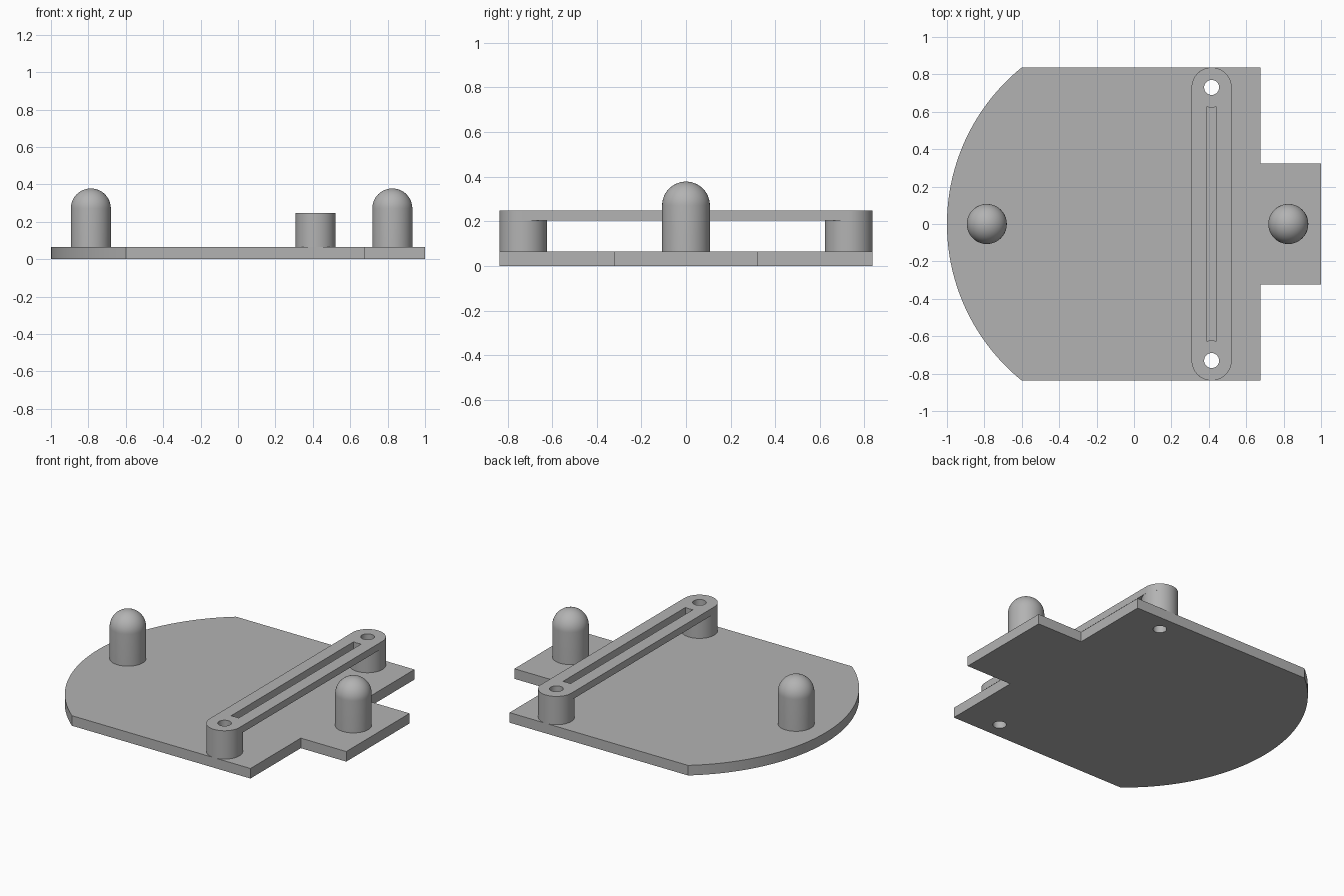
import bpy
import bmesh
from math import sin, cos, radians, asin, degrees, hypot, pi
from mathutils import Matrix

if "Cube" in bpy.data.objects:
    bpy.data.objects.remove(bpy.data.objects["Cube"])

grey = bpy.data.materials.new("plain grey")
grey.use_nodes = True
colour = (0.45, 0.45, 0.45, 1)
grey.diffuse_color = colour
grey.node_tree.nodes["Principled BSDF"].inputs["Base Color"].default_value = colour

PLATE_TOP, BAR_BOTTOM, BAR_TOP, POST_TOP = 0.065, 0.203, 0.248, 0.378
HALF_WIDTH = 0.837
RADIUS, HOLE = 0.107, 0.04
BAR_X, BAR_Y = 0.415, HALF_WIDTH - RADIUS


def arc(cx, cy, r, start, end, steps=32):
    """Points along an arc, angles in degrees."""
    angles = [radians(start + (end - start) * i / steps) for i in range(steps + 1)]
    return [(cx + r * cos(a), cy + r * sin(a)) for a in angles]


def circle(cx, cy, r):
    return arc(cx, cy, r, 0, 360, 48)[:-1]


def finish(name, bm):
    bmesh.ops.recalc_face_normals(bm, faces=bm.faces)
    mesh = bpy.data.meshes.new(name)
    bm.to_mesh(mesh)
    bm.free()
    mesh.materials.append(grey)
    obj = bpy.data.objects.new(name, mesh)
    bpy.context.collection.objects.link(obj)
    bpy.ops.object.select_all(action="DESELECT")
    obj.select_set(True)
    bpy.context.view_layer.objects.active = obj
    bpy.ops.object.shade_smooth_by_angle(angle=radians(30))
    return obj


def slab(name, loops, bottom, top):
    """Extrude an outline, with the further loops as holes."""
    bm = bmesh.new()
    for loop in loops:
        verts = [bm.verts.new((x, y, bottom)) for x, y in loop]
        for i, v in enumerate(verts):
            bm.edges.new((verts[i - 1], v))
    bmesh.ops.triangle_fill(bm, use_beauty=True, use_dissolve=False,
                            edges=bm.edges[:], normal=(0, 0, 1))
    result = bmesh.ops.extrude_face_region(bm, geom=bm.faces[:], use_keep_orig=True)
    moved = [g for g in result["geom"] if isinstance(g, bmesh.types.BMVert)]
    bmesh.ops.translate(bm, verts=moved, vec=(0, 0, top - bottom))
    return finish(name, bm)


def domed_post(name, x):
    """Spin a straight side with a quarter-round top."""
    dome = arc(0, POST_TOP - RADIUS, RADIUS, 0, 90, 16)
    dome[-1] = (0, POST_TOP)
    profile = [(0, PLATE_TOP), (RADIUS, PLATE_TOP)] + dome
    bm = bmesh.new()
    verts = [bm.verts.new((r, 0, z)) for r, z in profile]
    for a, b in zip(verts, verts[1:]):
        bm.edges.new((a, b))
    bmesh.ops.spin(bm, geom=bm.verts[:] + bm.edges[:], cent=(0, 0, 0),
                   axis=(0, 0, 1), angle=2 * pi, steps=48)
    bmesh.ops.remove_doubles(bm, verts=bm.verts, dist=0.0001)
    bmesh.ops.transform(bm, matrix=Matrix.Translation((x, 0, 0)), verts=bm.verts)
    return finish(name, bm)


holes = [circle(BAR_X, s * BAR_Y, HOLE) for s in (1, -1)]

# Base plate: bowed left edge, square tab on the other end
sagitta = 0.4
bow = (HALF_WIDTH ** 2 + sagitta ** 2) / (2 * sagitta)
half_angle = degrees(asin(HALF_WIDTH / bow))
outline = arc(bow - 1, 0, bow, 180 - half_angle, 180 + half_angle, 64)
edge, tab = 0.675, 0.323
outline += [(edge, -HALF_WIDTH), (edge, -tab), (1, -tab),
            (1, tab), (edge, tab), (edge, HALF_WIDTH)]
slab("base_plate", [outline] + holes, 0, PLATE_TOP)

# Hollow pillars carrying the bar
for side, s, hole in (("back", 1, holes[0]), ("front", -1, holes[1])):
    slab(side + "_pillar", [circle(BAR_X, s * BAR_Y, RADIUS), hole],
         PLATE_TOP, BAR_BOTTOM)

# Slotted bar with round ends; the slot ends follow the pillars
bar = arc(BAR_X, BAR_Y, RADIUS, 0, 180) + arc(BAR_X, -BAR_Y, RADIUS, 180, 360)
spread = degrees(asin(0.027 / RADIUS))
slot = (arc(BAR_X, BAR_Y, RADIUS, -90 - spread, -90 + spread, 8)
        + arc(BAR_X, -BAR_Y, RADIUS, 90 - spread, 90 + spread, 8))
slab("slotted_bar", [bar, slot] + holes, BAR_BOTTOM, BAR_TOP)

# Domed posts
domed_post("right_post", -0.787)
domed_post("left_post", 0.825)
